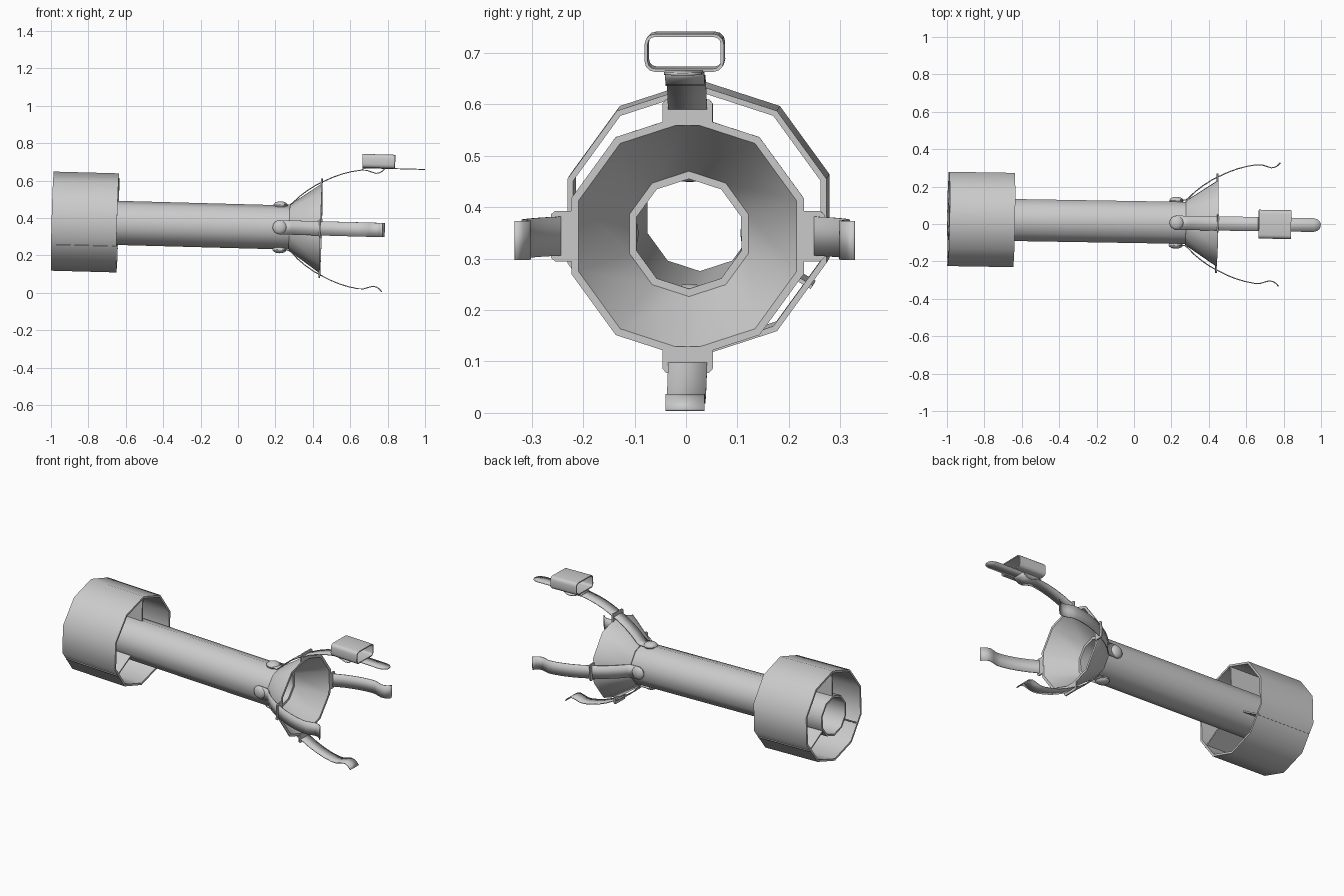
import bpy, bmesh, math
from mathutils import Matrix, Vector

if "Cube" in bpy.data.objects:
    bpy.data.objects.remove(bpy.data.objects["Cube"])

# Slightly tilted main axis: local x runs along the tube
d = Vector((1, -0.0167, -0.027)).normalized()
up = (Vector((0, 0, 1)) - d * d.z).normalized()
side = up.cross(d)
AXIS = Matrix.Translation((0, 0.0105, 0.356)) @ Matrix((d, side, up)).transposed().to_4x4()

grey = bpy.data.materials.new("plain grey")
grey.diffuse_color = (0.6, 0.6, 0.6, 1)
grey.use_nodes = True
grey.node_tree.nodes["Principled BSDF"].inputs["Base Color"].default_value = grey.diffuse_color


def finish(name, bm, turn=0, angle=40, thick=0):
    """Turn about the main axis, place in the world, shade."""
    bmesh.ops.recalc_face_normals(bm, faces=bm.faces)
    bm.transform(AXIS @ Matrix.Rotation(math.radians(turn), 4, 'X'))
    me = bpy.data.meshes.new(name)
    bm.to_mesh(me)
    bm.free()
    ob = bpy.data.objects.new(name, me)
    bpy.context.collection.objects.link(ob)
    me.materials.append(grey)
    bpy.ops.object.select_all(action='DESELECT')
    ob.select_set(True)
    bpy.context.view_layer.objects.active = ob
    bpy.ops.object.shade_smooth_by_angle(angle=math.radians(angle))
    if thick:
        m = ob.modifiers.new("thickness", 'SOLIDIFY')
        m.thickness = thick
        m.offset = 0
    return ob


def lathe(name, profile, n=10):
    """Closed (x, radius) profile spun about the main axis."""
    bm = bmesh.new()
    rings = []
    for i in range(n):
        a = math.pi / 2 + 2 * math.pi * i / n
        rings.append([bm.verts.new((x, r * math.cos(a), r * math.sin(a))) for x, r in profile])
    k = len(profile)
    for i in range(n):
        p, q = rings[i], rings[(i + 1) % n]
        for j in range(k):
            bm.faces.new((p[j], p[(j + 1) % k], q[(j + 1) % k], q[j]))
    return finish(name, bm)


def strip(name, rows, turn=0):
    """Thin band through (x, height, half width) rows."""
    bm = bmesh.new()
    pairs = [(bm.verts.new((x, -w, r)), bm.verts.new((x, w, r))) for x, r, w in rows]
    for (a, b), (c, e) in zip(pairs, pairs[1:]):
        bm.faces.new((a, b, e, c))
    return finish(name, bm, turn, 40, 0.005)


def prism(name, outline, x0, x1, turn=0):
    """(y, z) outline extruded along x."""
    bm = bmesh.new()
    f = bm.faces.new([bm.verts.new((x0, y, z)) for y, z in outline])
    ext = bmesh.ops.extrude_face_region(bm, geom=[f])
    vs = [v for v in ext['geom'] if isinstance(v, bmesh.types.BMVert)]
    bmesh.ops.translate(bm, vec=(x1 - x0, 0, 0), verts=vs)
    return finish(name, bm, turn, 30)


# Tube, rear ring and flared mouth
lathe("tube", [(-0.993, 0.118), (0.285, 0.118), (0.285, 0.107), (-0.993, 0.107)])
lathe("rear_ring", [(-0.993, 0.265), (-0.643, 0.265), (-0.643, 0.253), (-0.993, 0.253)])
lathe("flared_mouth", [(0.275, 0.123), (0.44, 0.238), (0.445, 0.238), (0.445, 0.223),
                       (0.285, 0.122), (0.285, 0.112), (0.275, 0.112)])

# Three fins holding the rear ring
for i in range(3):
    prism(f"ring_fin_{i + 1}", [(-0.004, 0.11), (0.004, 0.11), (0.004, 0.258), (-0.004, 0.258)],
          -0.988, -0.648, 120 * i)

# Four curved straps with rivets and guide tabs
strap = [(0.188, 0.121, 0.008), (0.195, 0.121, 0.023), (0.207, 0.121, 0.033), (0.225, 0.121, 0.038),
         (0.275, 0.122, 0.038), (0.29, 0.133, 0.038), (0.325, 0.168, 0.038), (0.365, 0.2, 0.038),
         (0.41, 0.23, 0.038), (0.45, 0.251, 0.038), (0.5, 0.275, 0.038), (0.55, 0.294, 0.038),
         (0.6, 0.308, 0.038), (0.65, 0.317, 0.038), (0.68, 0.317, 0.038), (0.705, 0.309, 0.038),
         (0.73, 0.302, 0.038), (0.75, 0.306, 0.038), (0.765, 0.316, 0.038), (0.778, 0.33, 0.038)]
tab = [(-0.049, 0.215), (0.049, 0.215), (0.049, 0.258), (0.042, 0.266), (-0.042, 0.266), (-0.049, 0.258)]
for i, where in enumerate(("top", "left", "bottom", "right")):
    turn = 90 * i
    strip("strap_" + where, strap, turn)
    prism("strap_tab_" + where, tab, 0.438, 0.446, turn)
    bm = bmesh.new()
    bmesh.ops.create_uvsphere(bm, u_segments=16, v_segments=8, radius=1)
    bm.transform(Matrix.Translation((0.225, 0, 0.119)) @ Matrix.Diagonal((0.038, 0.038, 0.02, 1)))
    finish("rivet_" + where, bm, turn)

# Long flat tongue on the top strap
strip("tongue", [(0.655, 0.322, 0.037), (0.68, 0.33, 0.037), (0.95, 0.33, 0.037), (0.972, 0.33, 0.031),
                 (0.984, 0.33, 0.021), (0.99, 0.33, 0.009)])

# Rounded rectangular sleeve around the tongue
bm = bmesh.new()
loops = []
for inset in (0, 0.006):
    pts = []
    hw, hh, rad = 0.077 - inset, 0.037 - inset, 0.02 - inset
    for k, (sy, sz) in enumerate(((1, 1), (-1, 1), (-1, -1), (1, -1))):
        for s in range(4):
            a = math.radians(90 * k + 30 * s)
            pts.append((sy * (hw - rad) + rad * math.cos(a), 0.367 + sz * (hh - rad) + rad * math.sin(a)))
    loops += [[bm.verts.new((x, y, z)) for y, z in pts] for x in (0.657, 0.83)]
o0, o1, i0, i1 = loops
for p, q in ((o0, o1), (o1, i1), (i1, i0), (i0, o0)):
    for j in range(16):
        k = (j + 1) % 16
        bm.faces.new((p[j], p[k], q[k], q[j]))
finish("sleeve", bm)
